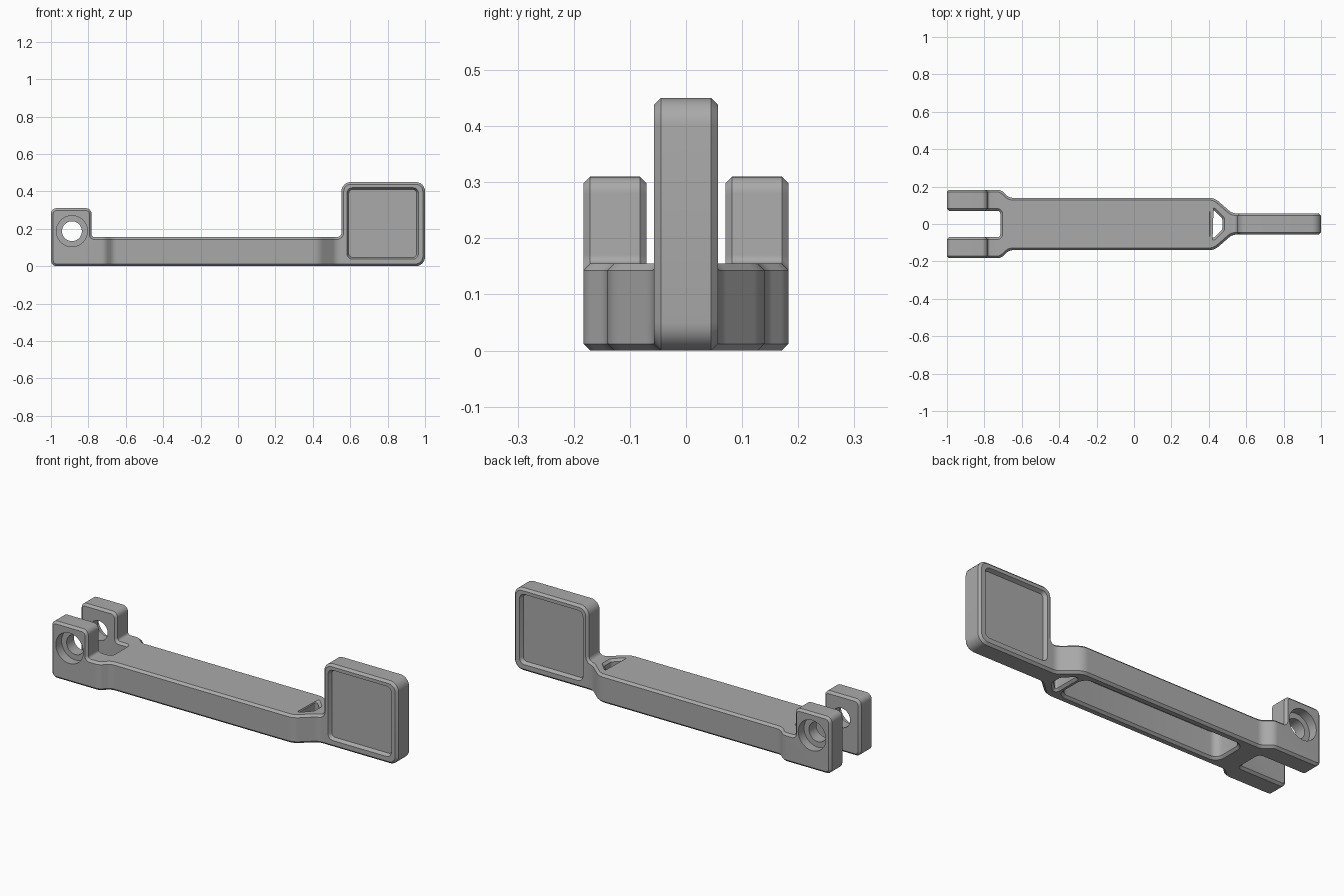
import bpy, bmesh, math
from mathutils import Vector, Matrix

cube = bpy.data.objects.get("Cube")
if cube:
    bpy.data.objects.remove(cube, do_unlink=True)

grey = bpy.data.materials.new("plain grey")
grey.use_nodes = True
colour = (0.4, 0.4, 0.4, 1)
grey.diffuse_color = colour
grey.node_tree.nodes["Principled BSDF"].inputs["Base Color"].default_value = colour

CHAMFER = 0.012


def rounded(points, steps=6):
    """Outline from (u, v, radius) corners, each replaced by an arc."""
    out = []
    for i, (u, v, r) in enumerate(points):
        p = Vector((u, v))
        if r == 0:
            out.append(p)
            continue
        a = (Vector(points[i - 1][:2]) - p).normalized()
        b = (Vector(points[(i + 1) % len(points)][:2]) - p).normalized()
        half = a.angle(b) / 2
        centre = p + (a + b).normalized() * r / math.sin(half)
        reach = r / math.tan(half)
        start, end = p + a * reach - centre, p + b * reach - centre
        sweep = start.angle(end)
        for k in range(steps + 1):
            t = k / steps
            out.append(centre + (start * math.sin((1 - t) * sweep)
                                 + end * math.sin(t * sweep)) / math.sin(sweep))
    return out


def loft(name, low, high, place):
    """Solid between two outlines; place maps (u, v, side) to a 3D point."""
    bm = bmesh.new()
    rings = [[bm.verts.new(place(p.x, p.y, s)) for p in ring]
             for s, ring in enumerate((low, high))]
    n = len(low)
    bm.faces.new(rings[0])
    bm.faces.new(rings[1])
    for i in range(n):
        j = (i + 1) % n
        bm.faces.new((rings[0][i], rings[0][j], rings[1][j], rings[1][i]))
    bmesh.ops.recalc_face_normals(bm, faces=bm.faces)
    mesh = bpy.data.meshes.new(name)
    bm.to_mesh(mesh)
    bm.free()
    mesh.materials.append(grey)
    obj = bpy.data.objects.new(name, mesh)
    bpy.context.collection.objects.link(obj)
    return obj


def upright(name, outline, y0, y1):
    return loft(name, outline, outline, lambda u, v, s: (u, (y0, y1)[s], v))


def flat(name, outline, z0=-0.1, z1=0.6):
    return loft(name, outline, outline, lambda u, v, s: (u, v, (z0, z1)[s]))


def rectangle(u0, u1, v0, v1, r):
    return rounded([(u0, v0, r), (u1, v0, r), (u1, v1, r), (u0, v1, r)])


def circle(u, v, r, n=48):
    return [Vector((u + r * math.cos(math.tau * k / n),
                    v + r * math.sin(math.tau * k / n))) for k in range(n)]


def apply(obj, mod):
    bpy.context.view_layer.objects.active = obj
    bpy.ops.object.modifier_apply(modifier=mod.name)


def combine(obj, tool, operation="DIFFERENCE"):
    mod = obj.modifiers.new("combine", "BOOLEAN")
    mod.operation = operation
    mod.solver = "EXACT"
    mod.object = tool
    apply(obj, mod)
    bpy.data.objects.remove(tool, do_unlink=True)


# Side silhouette: raised fork ears, long beam, tall square head
arm = upright("lever_arm", rounded([
    (-1, 0, 0.03), (1, 0, 0.05), (1, 0.45, 0.05), (0.553, 0.45, 0.05),
    (0.553, 0.155, 0.025), (-0.783, 0.155, 0.015),
    (-0.783, 0.31, 0.03), (-1, 0.31, 0.03)]), -0.3, 0.3)

# Plan silhouette: forked end, beam, narrow neck and head
half = [(-0.715, 0.07, 0.015), (-1.1, 0.07, 0), (-1.1, 0.183, 0),
        (-0.712, 0.183, 0.05), (-0.667, 0.14, 0.05), (0.43, 0.14, 0.08),
        (0.525, 0.057, 0.06), (1.1, 0.057, 0)]
mirrored = [(x, -y, r) for x, y, r in reversed(half)]
combine(arm, flat("plan", rounded(half + mirrored)), "INTERSECT")

# Long window and small window by the neck
combine(arm, flat("long_window", rectangle(-0.585, 0.38, -0.09, 0.09, 0.04)))
combine(arm, flat("neck_window", rounded([
    (0.417, -0.085, 0.008), (0.472, -0.028, 0.012),
    (0.472, 0.028, 0.012), (0.417, 0.085, 0.008)])))

# Chamfer every sharp edge
bevel = arm.modifiers.new("chamfer", "BEVEL")
bevel.width = CHAMFER
bevel.segments = 1
bevel.limit_method = "ANGLE"
bevel.angle_limit = math.radians(32)
bevel.use_clamp_overlap = False
apply(arm, bevel)

# Pin hole through both ears, with a counterbore on each outer side
combine(arm, upright("pin_hole", circle(-0.888, 0.187, 0.053), -0.3, 0.3))
for side in (-1, 1):
    combine(arm, upright("counterbore", circle(-0.888, 0.187, 0.083),
                         side * 0.133, side * 0.3))

# Shallow sloped recess on both faces of the head
for side in (-1, 1):
    floor = rectangle(0.592, 0.955, 0.047, 0.41, 0.02)
    mouth = rectangle(0.582, 0.965, 0.037, 0.42, 0.03)
    combine(arm, loft("head_recess", floor, mouth,
                      lambda u, v, s: (u, side * (0.037, 0.0575)[s], v)))

bpy.ops.object.select_all(action="DESELECT")
arm.select_set(True)
bpy.context.view_layer.objects.active = arm
bpy.ops.object.shade_smooth_by_angle(angle=math.radians(25))
